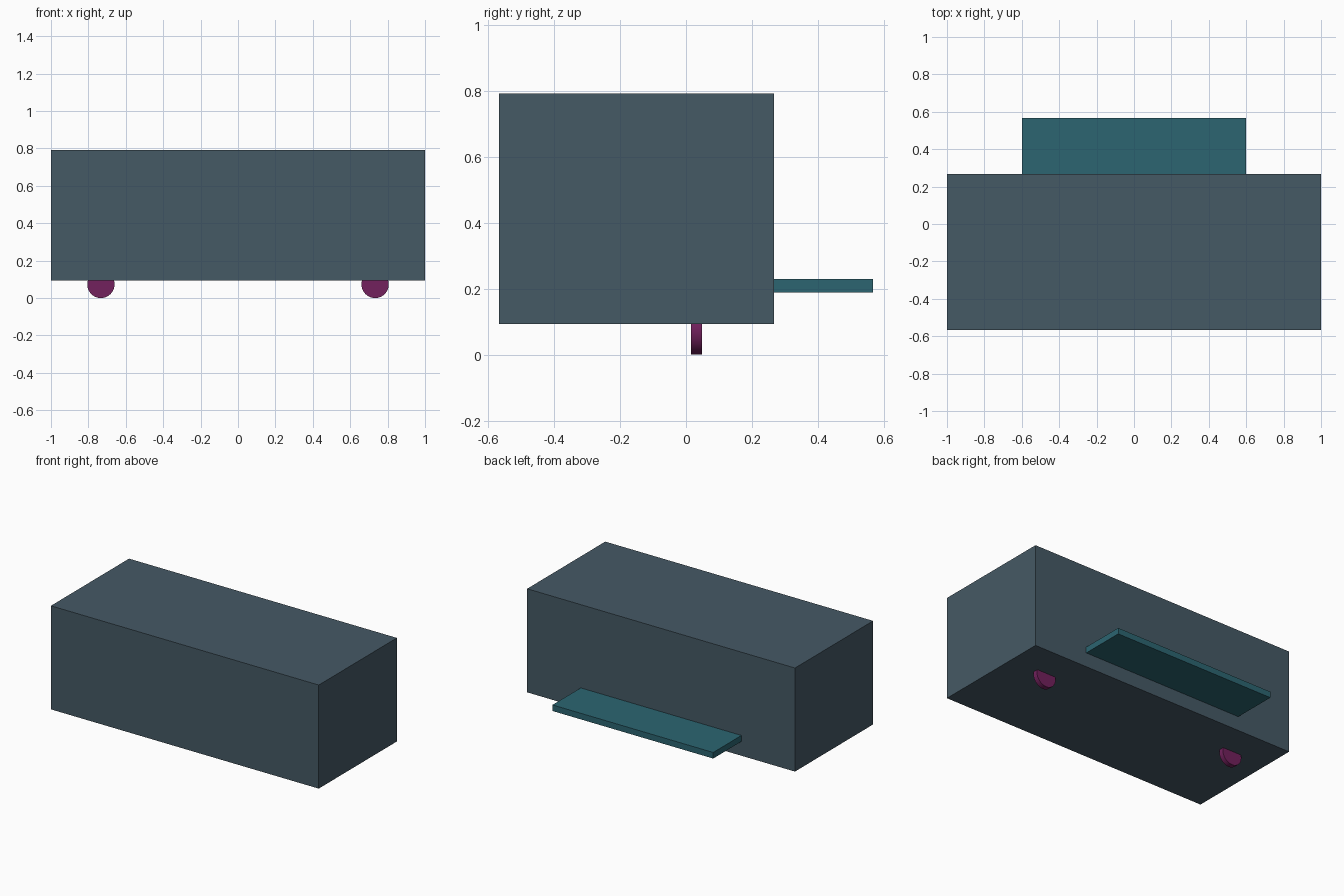
import bpy, math

if "Cube" in bpy.data.objects:
    bpy.data.objects.remove(bpy.data.objects["Cube"])


def material(name, color):
    m = bpy.data.materials.new(name)
    m.diffuse_color = (*color, 1)
    m.use_nodes = True
    m.node_tree.nodes["Principled BSDF"].inputs["Base Color"].default_value = m.diffuse_color
    return m


def box(name, lo, hi, mat):
    center = [(a + b) / 2 for a, b in zip(lo, hi)]
    bpy.ops.mesh.primitive_cube_add(size=1, location=center)
    ob = bpy.context.object
    ob.name = name
    ob.scale = [b - a for a, b in zip(lo, hi)]
    bpy.ops.object.transform_apply(location=False, rotation=False, scale=True)
    ob.data.materials.append(mat)
    return ob


slate = material("slate", (0.06, 0.10, 0.13))
teal = material("teal", (0.025, 0.13, 0.165))
plum = material("plum", (0.17, 0.015, 0.11))

# Main body
box("body", (-1, -0.567, 0.093), (1, 0.266, 0.792), slate)

# Thin shelf sticking out of the back
box("rear_shelf", (-0.6, 0.266, 0.189), (0.6, 0.567, 0.23), teal)

# Two narrow wheels, partly sunk into the underside
for side, x in (("left", -0.733), ("right", 0.733)):
    bpy.ops.mesh.primitive_cylinder_add(
        vertices=32, radius=0.073, depth=0.033,
        location=(x, 0.032, 0.073), rotation=(math.pi / 2, 0, 0))
    wheel = bpy.context.object
    wheel.name = side + "_wheel"
    wheel.data.materials.append(plum)
    bpy.ops.object.shade_smooth_by_angle()
